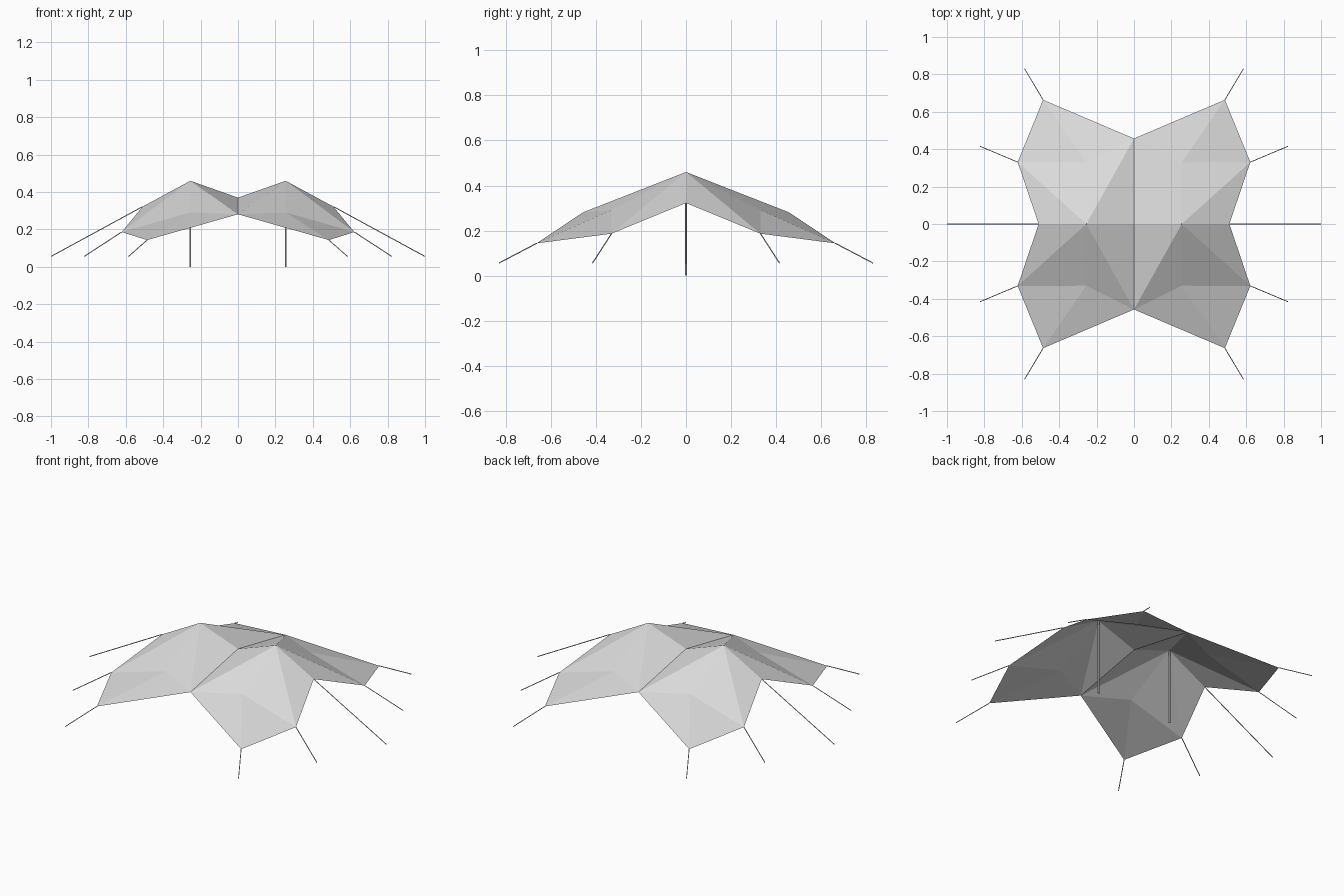
import bpy, bmesh
from mathutils import Vector

cube = bpy.data.objects.get("Cube")
if cube:
    bpy.data.objects.remove(cube)


def material(name, rgb):
    m = bpy.data.materials.new(name)
    m.use_nodes = True
    m.diffuse_color = (*rgb, 1)
    m.node_tree.nodes["Principled BSDF"].inputs["Base Color"].default_value = (*rgb, 1)
    return m


grey = material("light_grey", (0.7, 0.7, 0.7))


def add_object(name, bm):
    mesh = bpy.data.meshes.new(name)
    bm.to_mesh(mesh)
    bm.free()
    mesh.materials.append(grey)
    obj = bpy.data.objects.new(name, mesh)
    bpy.context.collection.objects.link(obj)
    return obj


def rod(name, start, end, radius, sides):
    start, end = Vector(start), Vector(end)
    axis = end - start
    bm = bmesh.new()
    bmesh.ops.create_cone(bm, cap_ends=True, segments=sides, radius1=radius,
                          radius2=radius, depth=axis.length)
    bmesh.ops.rotate(bm, verts=bm.verts, matrix=axis.to_track_quat('Z', 'Y').to_matrix())
    bmesh.ops.translate(bm, verts=bm.verts, vec=(start + end) / 2)
    return add_object(name, bm)


# Key points of one quarter of the canopy
points = {
    "peak": (0.255, 0, 0.46),
    "saddle": (0, 0, 0.37),
    "valley": (0, 0.457, 0.281),
    "fold": (0.255, 0.33, 0.291),
    "corner": (0.486, 0.664, 0.143),
    "flank": (0.622, 0.331, 0.186),
    "side": (0.51, 0, 0.322),
}
panels = ["saddle peak valley", "peak fold valley", "valley fold corner",
          "fold flank corner", "peak flank fold", "peak side flank"]

# Canopy: one quarter, mirrored across both axes
bm = bmesh.new()
verts = {key: bm.verts.new(co) for key, co in points.items()}
for panel in panels:
    bm.faces.new([verts[key] for key in panel.split()])
canopy = add_object("canopy", bm)
mirror = canopy.modifiers.new("mirror", 'MIRROR')
mirror.use_axis = (True, True, False)
mirror.merge_threshold = 0.001

# Poles and guy ropes
anchors = {"corner": (0.585, 0.83, 0.056), "flank": (0.822, 0.415, 0.056),
           "side": (0.999, 0, 0.056)}
for sx, side in ((1, "left"), (-1, "right")):
    top = Vector(points["peak"])
    rod(f"{side}_pole", (sx * top.x, 0, 0), (sx * top.x, 0, top.z - 0.004), 0.005, 8)
    for key, (x, y, z) in anchors.items():
        px, py, pz = points[key]
        for sy, end in ((-1, "front"), (1, "back")):
            if y == 0 and sy == 1:
                continue
            label = f"{side}_side_rope" if y == 0 else f"{end}_{side}_{key}_rope"
            rod(label, (sx * px, sy * py, pz), (sx * x, sy * y, z), 0.0025, 6)
